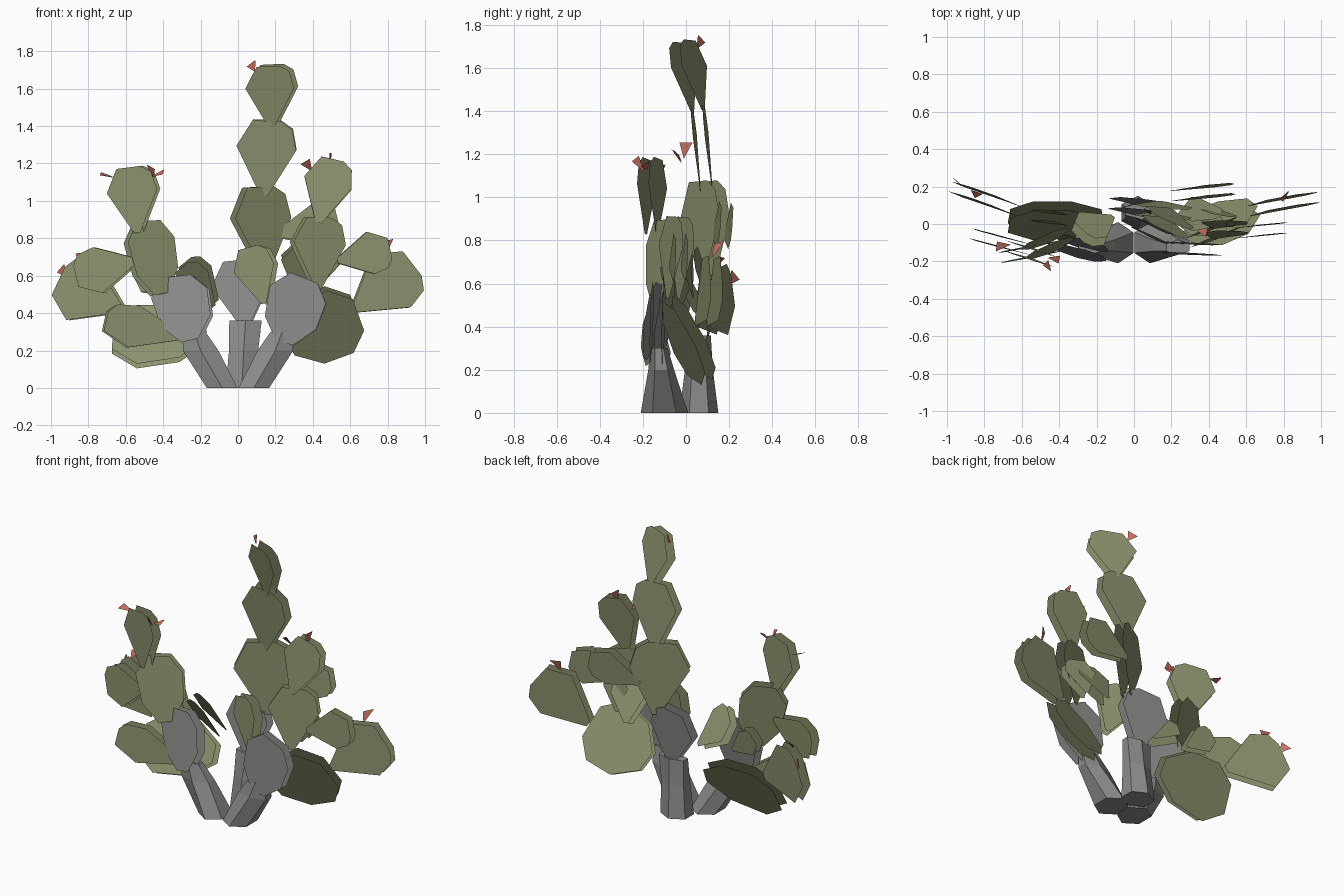
import bpy
import bmesh
import math
from mathutils import Vector

cube = bpy.data.objects.get("Cube")
if cube:
    bpy.data.objects.remove(cube, do_unlink=True)


def make_material(name, colour):
    material = bpy.data.materials.new(name)
    material.use_nodes = True
    material.diffuse_color = (*colour, 1)
    shader = material.node_tree.nodes["Principled BSDF"]
    shader.inputs["Base Color"].default_value = (*colour, 1)
    shader.inputs["Roughness"].default_value = 0.9
    return material


green = make_material("cactus_green", (0.26, 0.29, 0.155))
bark = make_material("old_bark_grey", (0.265, 0.265, 0.255))
red = make_material("flower_red", (0.57, 0.16, 0.12))

# Pad outlines: (fraction along the pad, fraction of its width)
KITE = [(0, -.06), (.62, -.5), (.9, -.42), (1, -.22), (1, .25), (.65, .5), (0, .06)]
ROUND = [(0, -.15), (.3, -.45), (.7, -.5), (.95, -.28), (1, .2), (.75, .48), (.3, .43), (0, .15)]


def finish(name, mesh_data, material):
    mesh = bpy.data.meshes.new(name)
    mesh_data.to_mesh(mesh)
    mesh_data.free()
    mesh.materials.append(material)
    thing = bpy.data.objects.new(name, mesh)
    bpy.context.collection.objects.link(thing)
    return thing


def add_facing(mesh_data, points, normal):
    face = mesh_data.faces.new([mesh_data.verts.new(p) for p in points])
    face.normal_update()
    if face.normal.dot(normal) < 0:
        face.normal_flip()


def pad(name, base, tip, width, depth, lean=(0, 0), shape=KITE, material=green, gap=.055):
    """Front and back skin of one flat pad; lean is the change of y along x and z."""
    start = Vector(base)
    axis = Vector(tip) - start
    across = Vector((-axis.y, axis.x)).normalized() * width
    front = Vector((lean[0], -1, lean[1])).normalized()
    outline = []
    for along, side in shape:
        step = axis * along + across * side
        spot = start + step
        outline.append(Vector((spot.x, depth + lean[0] * step.x + lean[1] * step.y, spot.y)))
    mesh_data = bmesh.new()
    for normal in (front, -front):
        add_facing(mesh_data, [p + normal * gap / 2 for p in outline], normal)
    return finish(name, mesh_data, material)


def stem(name, rings):
    """Six-sided tapering stem through rings of (centre, x radius, y radius)."""
    mesh_data = bmesh.new()
    loops = []
    for centre, wide, deep in rings:
        loop = []
        for i in range(6):
            turn = math.tau * (i + .5) / 6
            offset = Vector((wide * math.cos(turn), deep * math.sin(turn), 0))
            loop.append(mesh_data.verts.new(Vector(centre) + offset))
        loops.append(loop)
    for low, high in zip(loops, loops[1:]):
        for i in range(6):
            j = (i + 1) % 6
            mesh_data.faces.new((low[i], low[j], high[j], high[i]))
    mesh_data.faces.new(loops[0][::-1])
    mesh_data.faces.new(loops[-1])
    bmesh.ops.recalc_face_normals(mesh_data, faces=mesh_data.faces)
    return finish(name, mesh_data, bark)


def flower(name, root, tip, spread):
    """Flat bud that is pointed at the pad and wide at its outer end."""
    root, tip, spread = Vector(root), Vector(tip), Vector(spread)
    normal = (tip - root).cross(spread).normalized()
    mesh_data = bmesh.new()
    for facing in (normal, -normal):
        lift = facing * .002
        add_facing(mesh_data, [root + lift, tip + spread + lift, tip - spread + lift], facing)
    return finish(name, mesh_data, red)


# Woody stems
for label, side in (("left", 1), ("right", -1)):
    stem("trunk_" + label, [((side * .085, -.1, 0), .095, .11),
                            ((side * .2, -.115, .2), .11, .06),
                            ((side * .235, -.125, .3), .07, .04)])
stem("trunk_back", [((.02, .06, 0), .1, .09), ((.03, .06, .2), .09, .065),
                    ((.04, .07, .36), .1, .045)])

# Old grey pads on the stems
pad("old_pad_right", (-.25, .25), (-.335, .6), .31, -.165, (-.25, .15), ROUND, bark)
pad("old_pad_back", (.04, .32), (.0, .68), .31, .07, (-.1, .1), KITE, bark)
pad("old_pad_left", (.25, .24), (.345, .6), .32, -.135, (-.05, .03), ROUND, bark)

# Central column
pad("column_pad_low", (.14, .62), (.11, 1.075), .3, .1, (.6, 0))
pad("column_pad_middle", (.14, 1.03), (.16, 1.43), .32, .095, (-.06, -.1))
pad("column_pad_top", (.19, 1.4), (.175, 1.725), .26, .055, (-.45, -.22))
pad("column_side_pad", (.15, .45), (.065, .75), .22, -.07, (-.45, .05))
pad("column_back_pad", (.2, .82), (.53, .9), .22, .15, (.1, .08))

# Branch on the model's right
pad("right_low_pad", (-.17, .3), (-.68, .26), .32, .03, (0, .5), ROUND)
pad("right_small_pad", (-.3, .27), (-.71, .36), .23, -.1, (.2, .04))
pad("right_outer_pad", (-.62, .42), (-.95, .575), .35, .07, (-.35, .04))
pad("right_fan_pad", (-.54, .68), (-.86, .6), .25, -.14, (-.27, .03))
pad("right_middle_pad", (-.42, .5), (-.5, .9), .255, -.115, (.45, .13), ROUND)
pad("right_top_pad", (-.53, .83), (-.575, 1.18), .27, -.16, (-.32, -.03))
pad("right_inner_pad", (-.12, .45), (-.29, .66), .19, .02, (-.4, -.65))
pad("right_back_pad", (-.36, .5), (-.53, .62), .16, .02, (-.1, .1))

# Branch on the model's left
pad("left_low_pad", (.27, .235), (.64, .42), .37, 0, (.28, -.48), ROUND)
pad("left_middle_pad", (.42, .53), (.43, .91), .28, -.06, (.4, .05))
pad("left_top_pad", (.43, .88), (.51, 1.22), .26, -.05, (0, .12))
pad("left_fan_pad", (.53, .68), (.81, .745), .23, -.05, (.1, .03))
pad("left_outer_pad", (.62, .42), (.93, .66), .35, .07, (.18, .05))
pad("left_inner_pad", (.32, .51), (.37, .76), .25, .12, (0, -.5))
pad("left_back_pad", (.42, .54), (.46, .76), .2, .06, (-.2, -.15))

# Flower buds
flower("top_flower", (.09, .05, 1.69), (.07, .073, 1.735), (.022, -.016, .017))
flower("right_flower_front", (-.46, -.195, 1.12), (-.465, -.235, 1.18), (.02, -.015, -.012))
flower("right_flower_side", (-.46, -.18, 1.13), (-.4, -.19, 1.155), (.004, .02, .012))
flower("right_flower_back", (-.66, -.11, 1.125), (-.735, -.12, 1.145), (.003, .026, .006))
flower("left_flower_side", (.395, -.02, 1.16), (.36, -.05, 1.21), (.024, -.016, .014))
flower("left_flower_top", (.49, -.01, 1.18), (.495, 0, 1.255), (.004, .03, 0))
flower("left_outer_flower", (.795, .12, .72), (.805, .155, .79), (.024, .022, .006))
flower("right_outer_flower", (-.92, .2, .595), (-.948, .23, .64), (.019, -.018, .022))
flower("right_outer_bud", (-.85, .14, .68), (-.84, .17, .72), (.03, -.01, .002))
